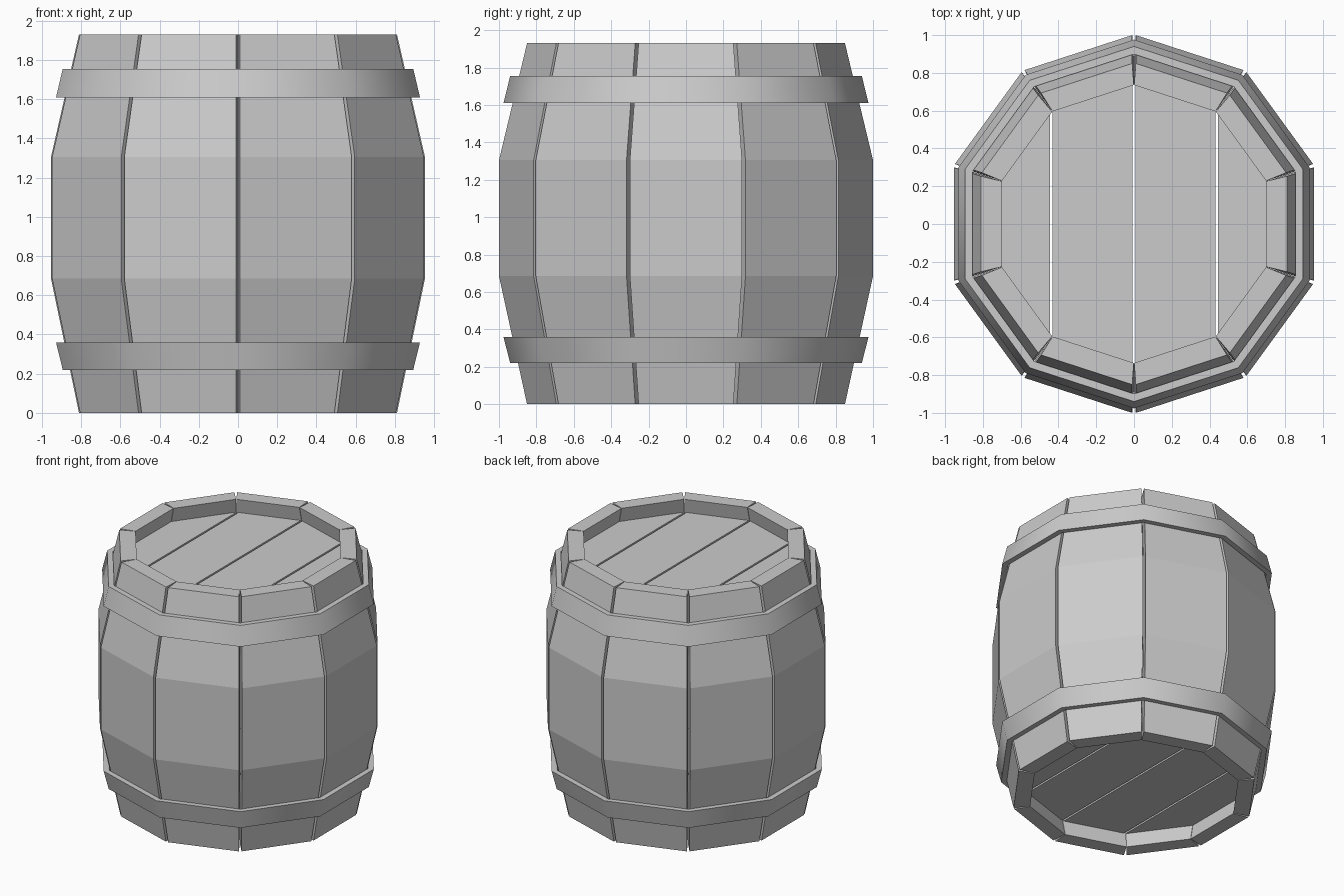
import bpy, bmesh
from math import sin, cos, pi, radians
from mathutils import Matrix, Vector

if "Cube" in bpy.data.objects:
    bpy.data.objects.remove(bpy.data.objects["Cube"])

N = 10
HALF = pi / N
# barrel outline: (corner radius, height)
PROFILE = [(0.853, 0), (1.003, 0.685), (1.003, 1.305), (0.853, 1.93)]
WALL = 0.117


def finish(bm, name):
    bmesh.ops.recalc_face_normals(bm, faces=bm.faces)
    me = bpy.data.meshes.new(name)
    bm.to_mesh(me)
    bm.free()
    ob = bpy.data.objects.new(name, me)
    bpy.context.collection.objects.link(ob)
    return ob


def bridge(bm, rings, closed):
    """Skin a list of equal vertex rings; loop round or cap the ends."""
    n = len(rings[0])
    pairs = list(zip(rings, rings[1:] + rings[:1]))
    for a, b in pairs if closed else pairs[:-1]:
        for i in range(n):
            j = (i + 1) % n
            bm.faces.new((a[i], a[j], b[j], b[i]))
    if not closed:
        bm.faces.new(rings[0])
        bm.faces.new(rings[-1])


def stave(k):
    bm = bmesh.new()
    rings = []
    for r, z in PROFILE:
        ri = r - WALL
        # outer edges leave a V gap, inner edges nearly touch
        wo, wi = r * sin(HALF) - 0.01, ri * sin(HALF) - 0.001
        ao, ai = r * cos(HALF), ri * cos(HALF)
        rings.append([bm.verts.new(p) for p in
                      ((ao, -wo, z), (ao, wo, z), (ai, wi, z), (ai, -wi, z))])
    bridge(bm, rings, False)
    bm.transform(Matrix.Rotation(2 * HALF * k, 4, 'Z'))
    finish(bm, f"stave_{k + 1}")


def corner(r, z, k):
    a = pi / 2 + 2 * HALF * k
    return Vector((r * cos(a), r * sin(a), z))


def hoop(name, z0, r0, z1, r1, thick=0.041):
    bm = bmesh.new()
    section = [(r0, z0), (r1, z1), (r1 - thick, z1), (r0 - thick, z0)]
    rings = [[bm.verts.new(corner(r, z, k)) for r, z in section] for k in range(N)]
    bridge(bm, rings, True)
    ob = finish(bm, name)
    bpy.ops.object.select_all(action='DESELECT')
    ob.select_set(True)
    bpy.context.view_layer.objects.active = ob
    bpy.ops.object.shade_smooth_by_angle(angle=radians(40))


def lid(name, z0, z1, r=0.768, gap=0.007):
    # ten-sided disc cut into four planks
    cuts = [-1, -0.438, 0, 0.438, 1]
    for i, (x0, x1) in enumerate(zip(cuts, cuts[1:])):
        bm = bmesh.new()
        bridge(bm, [[bm.verts.new(corner(r, z, k)) for k in range(N)]
                    for z in (z0, z1)], False)
        for x, d in ((x0 + gap, -1), (x1 - gap, 1)):
            geom = bm.verts[:] + bm.edges[:] + bm.faces[:]
            bmesh.ops.bisect_plane(bm, geom=geom, plane_co=(x, 0, 0),
                                   plane_no=(d, 0, 0), clear_outer=True)
            bmesh.ops.holes_fill(bm, edges=[e for e in bm.edges if e.is_boundary])
        finish(bm, f"{name}_plank_{i + 1}")


# staves
for k in range(N):
    stave(k)

# hoops, wider toward the belly
hoop("lower_hoop", 0.22, 0.94, 0.36, 0.976)
hoop("upper_hoop", 1.61, 0.976, 1.755, 0.94)

# recessed ends
lid("bottom", 0.12, 0.18)
lid("top", 1.76, 1.82)
